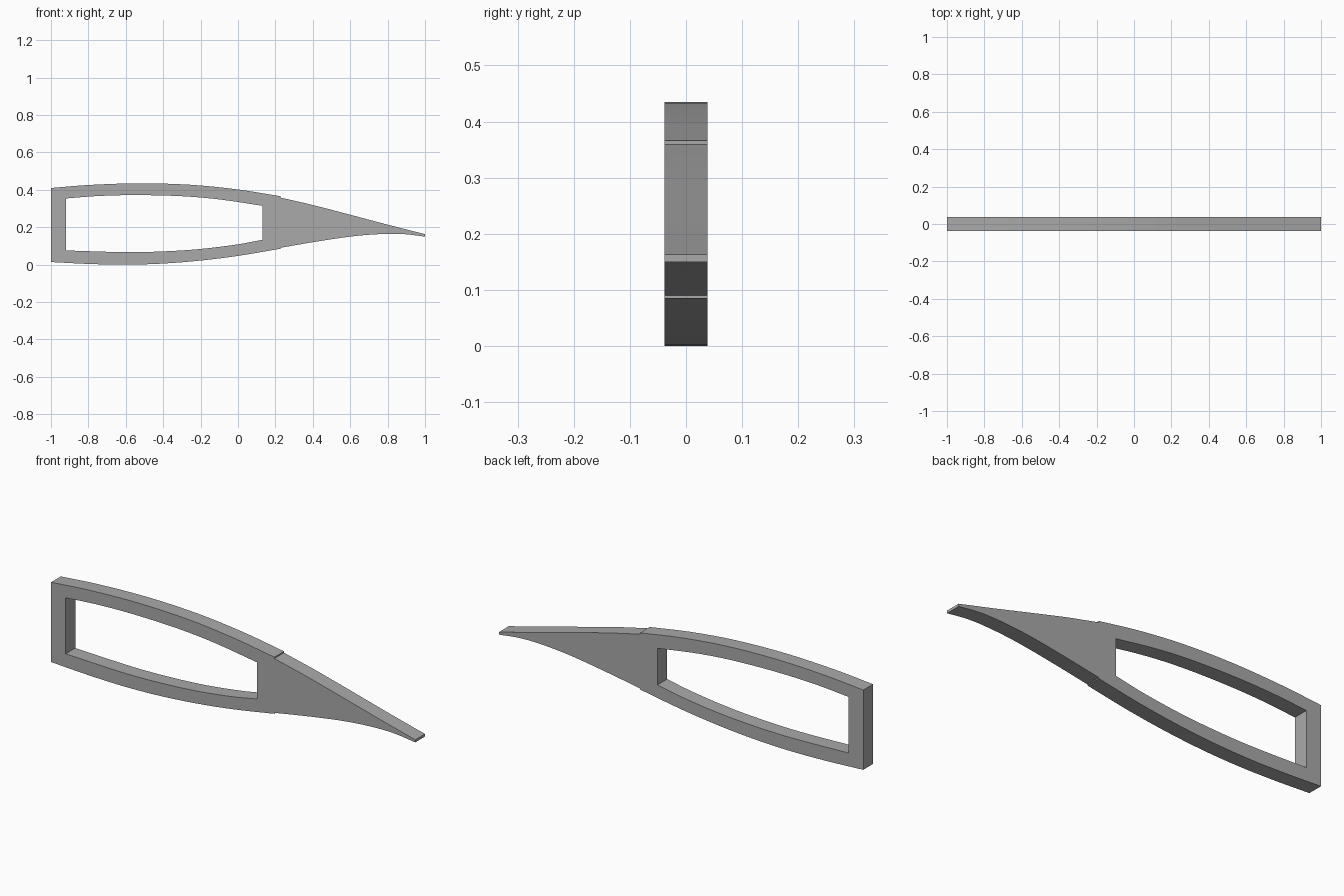
import bpy
from mathutils import Matrix

HALF_DEPTH = 0.038

cube = bpy.data.objects.get("Cube")
if cube:
    bpy.data.objects.remove(cube, do_unlink=True)

grey = bpy.data.materials.new("plain grey")
grey.use_nodes = True
tone = (0.4, 0.4, 0.4, 1)
grey.diffuse_color = tone
grey.node_tree.nodes["Principled BSDF"].inputs["Base Color"].default_value = tone


def smooth_line(points, steps=4):
    """Sample a smooth line that passes through every (x, z) point."""
    ends = [points[0]] + points + [points[-1]]
    line = []
    for a, b, c, d in zip(ends, ends[1:], ends[2:], ends[3:]):
        slope_b = (c[1] - a[1]) / (c[0] - a[0])
        slope_c = (d[1] - b[1]) / (d[0] - b[0])
        width = c[0] - b[0]
        for i in range(steps):
            t = i / steps
            s = 1 - t
            z = (b[1] * s * s * (1 + 2 * t) + c[1] * t * t * (3 - 2 * t)
                 + width * s * t * (slope_b * s - slope_c * t))
            line.append((b[0] + width * t, z))
    return line + [points[-1]]


def outline(top, bottom):
    return smooth_line(bottom) + smooth_line(top)[::-1]


def plate(name, loops):
    """Fill the outlines (inner ones become holes) and give them thickness."""
    curve = bpy.data.curves.new(name, "CURVE")
    curve.dimensions = "2D"
    curve.fill_mode = "BOTH"
    curve.extrude = HALF_DEPTH
    for loop in loops:
        spline = curve.splines.new("POLY")
        spline.points.add(len(loop) - 1)
        for point, (x, z) in zip(spline.points, loop):
            point.co = (x, z, 0, 1)
        spline.use_cyclic_u = True
    source = bpy.data.objects.new(name + " outline", curve)
    bpy.context.collection.objects.link(source)
    graph = bpy.context.evaluated_depsgraph_get()
    mesh = bpy.data.meshes.new_from_object(source.evaluated_get(graph))
    bpy.data.objects.remove(source, do_unlink=True)
    mesh.transform(Matrix.Rotation(1.5707963, 4, "X"))
    mesh.materials.clear()
    mesh.materials.append(grey)
    mesh.shade_flat()
    obj = bpy.data.objects.new(name, mesh)
    bpy.context.collection.objects.link(obj)
    return obj


# Front frame with its long curved window
frame = outline(
    [(-1, .41), (-.8, .426), (-.53, .435), (-.25, .427), (0, .402), (.226, .366)],
    [(-1, .014), (-.8, .004), (-.6, 0), (-.4, .006), (-.2, .022), (0, .047), (.226, .085)])
window = outline(
    [(-.92, .354), (-.75, .367), (-.55, .372), (-.3, .366), (-.1, .349), (.13, .315)],
    [(-.92, .076), (-.6, .067), (-.4, .071), (-.2, .084), (0, .109), (.13, .133)])
plate("front_frame", [frame, window])

# Solid tapering tail
tail = outline(
    [(.226, .359), (.4, .319), (.6, .267), (.8, .214), (1, .163)],
    [(.226, .09), (.4, .12), (.6, .15), (.75, .163), (.88, .164), (1, .15)])
plate("tapered_tail", [tail])
